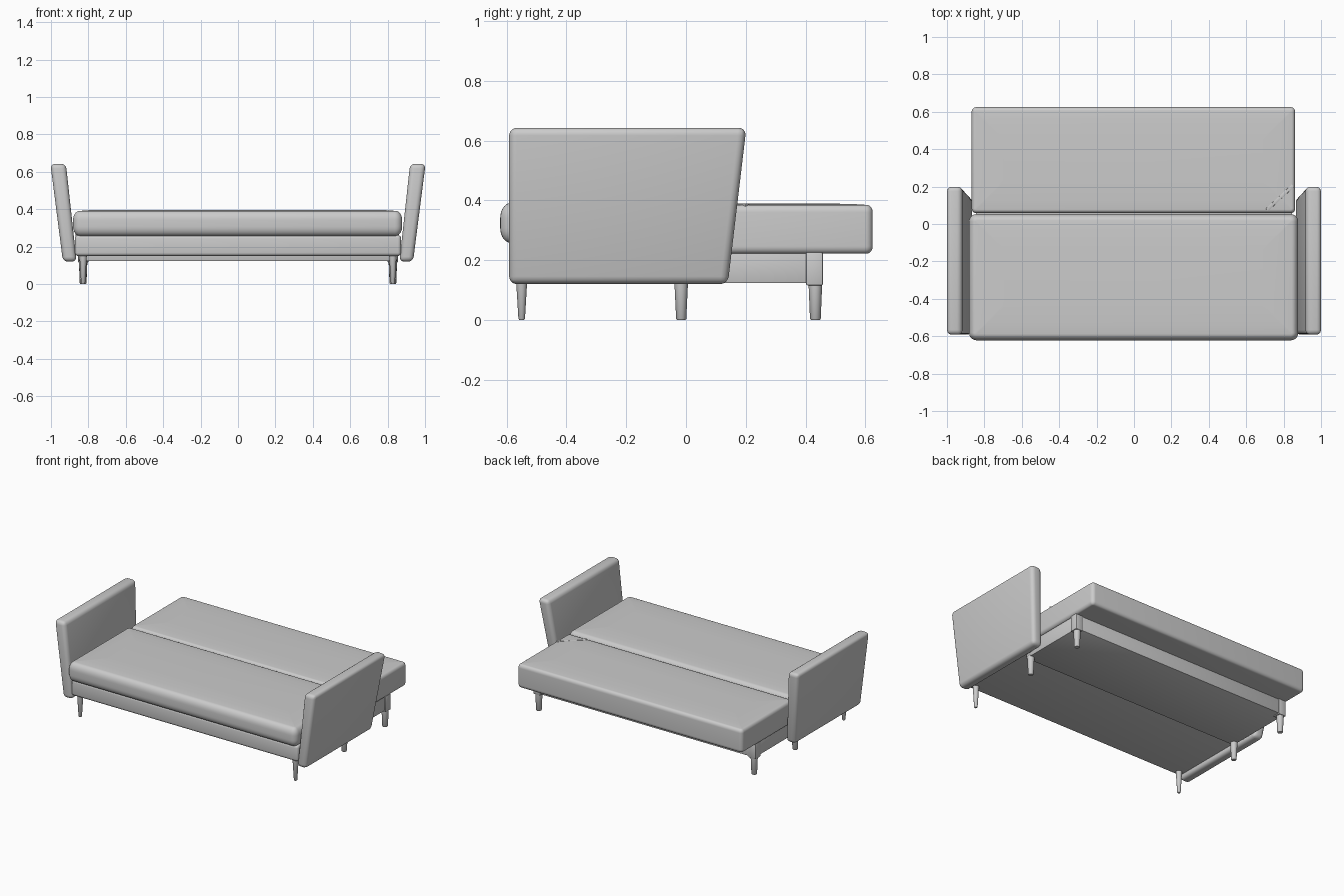
import bpy, bmesh, math
from mathutils import Vector

if "Cube" in bpy.data.objects:
    bpy.data.objects.remove(bpy.data.objects["Cube"])


def finish(name, bm, angle=40):
    bmesh.ops.recalc_face_normals(bm, faces=bm.faces[:])
    me = bpy.data.meshes.new(name)
    bm.to_mesh(me)
    bm.free()
    ob = bpy.data.objects.new(name, me)
    bpy.context.collection.objects.link(ob)
    bpy.ops.object.select_all(action='DESELECT')
    ob.select_set(True)
    bpy.context.view_layer.objects.active = ob
    bpy.ops.object.shade_smooth_by_angle(angle=math.radians(angle))
    return ob


def hexa(name, lo, hi, bevel=0.0, segs=4):
    """Eight-cornered block from four bottom and four top corners, edges rounded."""
    bm = bmesh.new()
    b = [bm.verts.new(p) for p in lo]
    t = [bm.verts.new(p) for p in hi]
    bm.faces.new(b[::-1])
    bm.faces.new(t)
    for i in range(4):
        j = (i + 1) % 4
        bm.faces.new((b[i], b[j], t[j], t[i]))
    if bevel:
        bmesh.ops.bevel(bm, geom=bm.edges[:], offset=bevel, segments=segs,
                        profile=0.5, affect='EDGES')
    return finish(name, bm)


def box(name, x0, x1, y0, y1, z0, z1, bevel=0.0, segs=3):
    c = [(x0, y0), (x1, y0), (x1, y1), (x0, y1)]
    return hexa(name, [(x, y, z0) for x, y in c], [(x, y, z1) for x, y in c], bevel, segs)


def loft(bm, rings):
    rings = [[bm.verts.new(p) for p in r] for r in rings]
    n = len(rings[0])
    for a, b in zip(rings, rings[1:]):
        for i in range(n):
            j = (i + 1) % n
            bm.faces.new((a[i], a[j], b[j], b[i]))
    bm.faces.new(rings[0][::-1])
    bm.faces.new(rings[-1])


def cushion(name, x0, x1, y0, y1, z0, z1, corner, rxy, rz, crown):
    """Soft pad: rounded rectangles stacked along a rounded edge profile."""
    def ring(inset, z):
        r = max(corner - inset, 0.006)
        pts = []
        for k, (sx, sy) in enumerate([(1, 1), (-1, 1), (-1, -1), (1, -1)]):
            cx = (x1 - inset - r) if sx > 0 else (x0 + inset + r)
            cy = (y1 - inset - r) if sy > 0 else (y0 + inset + r)
            for s in range(6):
                a = math.radians(90 * k + 18 * s)
                pts.append((cx + r * math.cos(a), cy + r * math.sin(a), z))
        return pts
    n = 7
    arc = [math.radians(90 * i / n) for i in range(n + 1)]
    prof = [(rxy * (1 - math.sin(a)), z0 + rz * (1 - math.cos(a))) for a in arc]
    prof += [(rxy * (1 - math.cos(a)), z1 - crown - rz * (1 - math.sin(a))) for a in arc]
    prof += [(rxy + 0.05, z1 - crown * 0.4), (rxy + 0.15, z1)]
    bm = bmesh.new()
    loft(bm, [ring(*p) for p in prof])
    return finish(name, bm)


def leg(name, x, y, top, r_top, r_bot):
    bm = bmesh.new()
    prof = [(r_bot - 0.003, 0), (r_bot, 0.004), (r_top, top)]
    loft(bm, [[(x + r * math.cos(a), y + r * math.sin(a), z)
               for a in (math.tau * i / 24 for i in range(24))] for r, z in prof])
    return finish(name, bm)


# Mattress halves: front seat and folded-down back
cushion("seat_cushion", -0.882, 0.878, -0.622, 0.053, 0.258, 0.397, 0.04, 0.035, 0.05, 0.006)
cushion("back_cushion", -0.868, 0.862, 0.058, 0.625, 0.222, 0.39, 0.025, 0.02, 0.025, 0.005)

# Diagonal seam strip on the back cushion corner
d = Vector((0.15, 0.14, 0)).normalized()
p = Vector((-d.y, d.x, 0)) * 0.009
a, b = Vector((0.71, 0.075, 0.38)), Vector((0.85, 0.205, 0.38))
quad = [a - p, b - p, b + p, a + p]
hexa("corner_seam", quad, [q + Vector((0, 0, 0.009)) for q in quad], 0.002, 2)

# Front base under the seat, rear frame under the back
box("front_base", -0.872, 0.872, -0.59, 0.03, 0.15, 0.262, 0.018, 4)
box("rear_frame", -0.845, 0.845, -0.04, 0.452, 0.123, 0.226, 0.004, 2)

for side, s in (("left", -1), ("right", 1)):
    # Splayed armrest with a slanted rear edge
    lo = [(-0.936, -0.592, 0.12), (-0.863, -0.592, 0.12),
          (-0.863, 0.14, 0.12), (-0.936, 0.14, 0.12)]
    hi = [(-1.003, -0.592, 0.643), (-0.92, -0.592, 0.643),
          (-0.92, 0.202, 0.643), (-1.003, 0.202, 0.643)]
    flip = lambda pts: [(-s * x, y, z) for x, y, z in pts]
    hexa(side + "_armrest", flip(lo), flip(hi), 0.026, 6)
    # Corner block and three tapered legs
    box(side + "_leg_block", *sorted((s * 0.80, s * 0.855)), 0.402, 0.458, 0.116, 0.226, 0.004, 2)
    leg(side + "_front_leg", s * 0.828, -0.55, 0.155, 0.02, 0.011)
    leg(side + "_middle_leg", s * 0.828, -0.016, 0.13, 0.023, 0.017)
    leg(side + "_rear_leg", s * 0.828, 0.433, 0.125, 0.023, 0.018)
